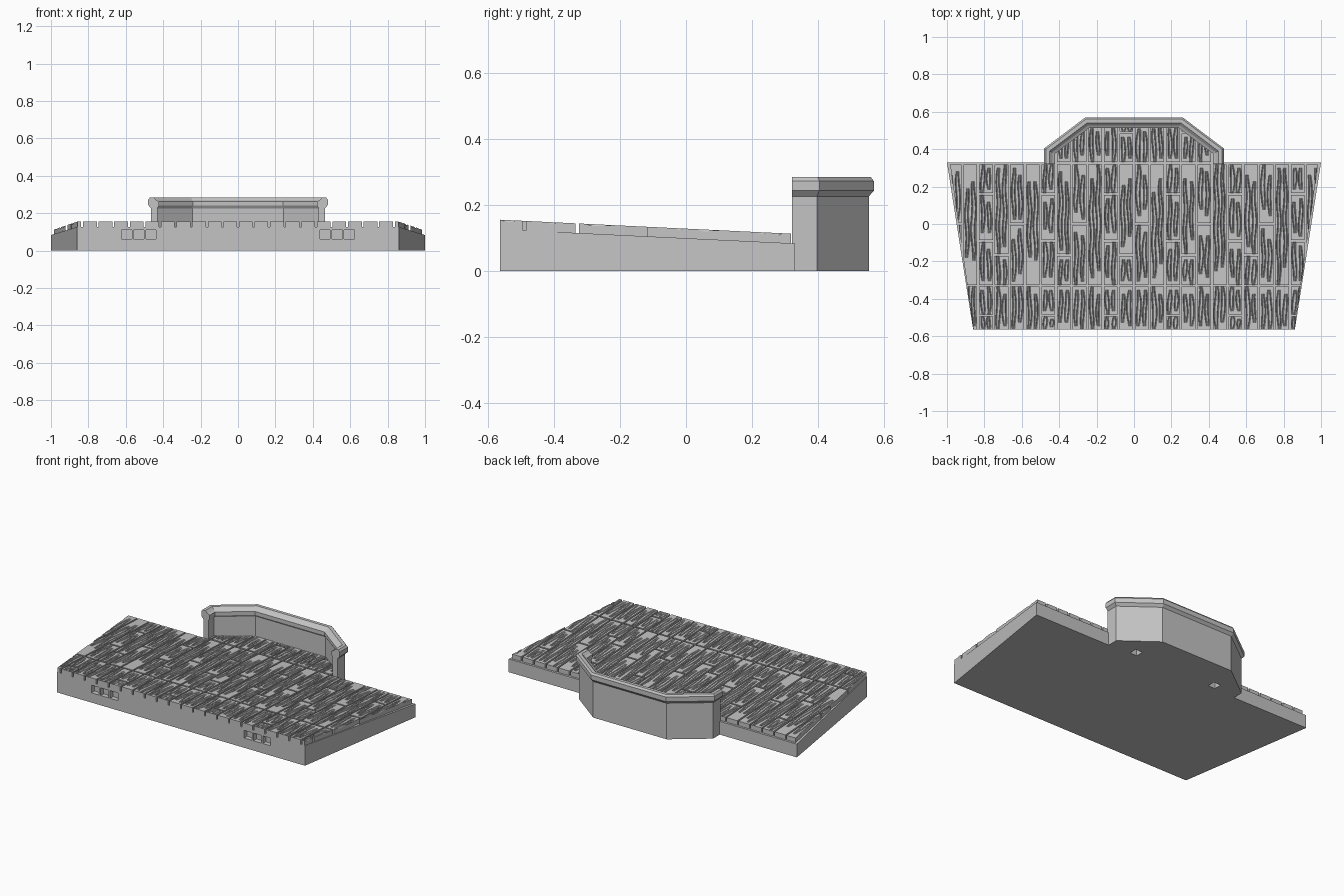
import bpy, bmesh, math, random
from mathutils import Vector

random.seed(4)
if "Cube" in bpy.data.objects:
    bpy.data.objects.remove(bpy.data.objects["Cube"])

FRONT, BACK = -0.565, 0.33
PLANK = 1 / 12          # plank spacing
THICK = 0.029           # plank thickness
GAP = 0.005             # half width of a seam

stone = bpy.data.materials.new("plain_grey")
stone.use_nodes = True
GREY = (0.55, 0.55, 0.55, 1)
stone.diffuse_color = GREY
stone.node_tree.nodes["Principled BSDF"].inputs["Base Color"].default_value = GREY


def deck_z(y):
    return 0.155 - 0.048 * (y - FRONT)


def finish(bm, name):
    bmesh.ops.recalc_face_normals(bm, faces=bm.faces)
    mesh = bpy.data.meshes.new(name)
    bm.to_mesh(mesh)
    bm.free()
    mesh.materials.append(stone)
    ob = bpy.data.objects.new(name, mesh)
    bpy.context.collection.objects.link(ob)
    return ob


def box(name, center, size):
    bm = bmesh.new()
    bmesh.ops.create_cube(bm, size=1)
    for v in bm.verts:
        v.co = Vector(center) + Vector(a * b for a, b in zip(v.co, size))
    return finish(bm, name)


# Hull block: tapered outline with a faceted stern bay
half = [(0.86, FRONT), (1.0, BACK), (0.455, BACK), (0.455, 0.39), (0.25, 0.54)]
outline = half + [(-x, y) for x, y in reversed(half)]
bm = bmesh.new()
low = [bm.verts.new((x, y, 0)) for x, y in outline]
high = [bm.verts.new((x, y, deck_z(y) - THICK)) for x, y in outline]
bm.faces.new(low)
bm.faces.new(high)
for i in range(len(low)):
    j = (i + 1) % len(low)
    bm.faces.new((low[i], low[j], high[j], high[i]))
hull = finish(bm, "hull")

# Recesses: three square ports each side in front, two sockets underneath
cutters = []
for side in (-1, 1):
    for x in (0.465, 0.53, 0.595):
        cutters.append(box("port_cutter", (side * x, FRONT, 0.085), (0.055, 0.06, 0.048)))
    cutters.append(box("socket_cutter", (side * 0.29, 0.365, 0), (0.05, 0.05, 0.08)))
for c in cutters:
    c.hide_render = True
    c.hide_viewport = True
    cut = hull.modifiers.new("recess", "BOOLEAN")
    cut.object = c
    cut.solver = "EXACT"


# Planks: closed slabs whose tops carry wavy carved grain
def groove_set(y0, y1):
    """Pairs of grooves that bow apart and close into hairpins."""
    pairs = []
    for c in (0.27, 0.73):
        a = y0 + random.uniform(0.01, 0.25) * (y1 - y0)
        b = y1 - random.uniform(0.01, 0.25) * (y1 - y0)
        pairs.append((c, a, b, random.uniform(0, 6.3), random.uniform(0.10, 0.14)))
    return pairs


def plank(bm, x0, x1, y0, y1):
    rows = max(5, int((y1 - y0) / 0.018))
    width = x1 - x0
    pairs = groove_set(y0, y1)
    grid = []
    for r in range(rows + 1):
        y = y0 + (y1 - y0) * r / rows
        top = deck_z(y)
        line = [(x0, y, top - THICK - 0.002), (x0, y, top)]
        for c, a, b, phase, spread in pairs:
            t = (y - a) / (b - a)
            carved = 0.0 < t < 1.0
            bow = math.sin(math.pi * min(max(t, 0), 1)) ** 0.5 if carved else 0
            mid = c + 0.05 * math.sin(26 * y + phase)
            for s in (-1, 1):
                g = mid + s * (0.055 + (spread - 0.055) * bow)
                for k in (-0.048, 0, 0.048):
                    dip = 0.007 if carved and k == 0 else 0
                    line.append((x0 + width * (g + k), y, top - dip))
        line += [(x1, y, top), (x1, y, top - THICK - 0.002)]
        grid.append([bm.verts.new(p) for p in line])
    n = len(grid[0])
    for lo, hi in zip(grid, grid[1:]):
        for i in range(n):
            j = (i + 1) % n
            bm.faces.new((lo[i], lo[j], hi[j], hi[i]))
    bm.faces.new(grid[0])
    bm.faces.new(grid[-1])


def trim(bm, point, normal):
    """Cut away everything beyond a plane and close the cut."""
    geom = bm.verts[:] + bm.edges[:] + bm.faces[:]
    bmesh.ops.bisect_plane(bm, geom=geom, dist=1e-6, plane_co=point,
                           plane_no=normal, clear_outer=True)
    rim = [e for e in bm.edges if e.is_boundary]
    if rim:
        bmesh.ops.holes_fill(bm, edges=rim, sides=0)


def lay_planks(name, columns, start, end, seams, planes):
    total = bmesh.new()
    for k in columns:
        stops = [start] + sorted(seams(k)) + [end]
        for y0, y1 in zip(stops, stops[1:]):
            bm = bmesh.new()
            plank(bm, k * PLANK + GAP, (k + 1) * PLANK - GAP,
                  y0 if y0 == start else y0 + GAP, y1 if y1 == end else y1 - GAP)
            for point, normal in planes:
                trim(bm, point, normal)
            bmesh.ops.recalc_face_normals(bm, faces=bm.faces)
            piece = bpy.data.meshes.new("piece")
            bm.to_mesh(piece)
            bm.free()
            total.from_mesh(piece)
            bpy.data.meshes.remove(piece)
    return finish(total, name)


def main_seams(k):
    staggered = {0: [0.0], 1: [], 2: [0.16, -0.09, -0.49], 3: [-0.165]}
    return [-0.33] + staggered[k % 4]


slope = (0.985 - 0.858) / (BACK - FRONT)
sides = [(Vector((s * 0.858, FRONT, 0)), Vector((s, -slope, 0))) for s in (-1, 1)]
lay_planks("main_deck", range(-12, 12), FRONT, 0.318, main_seams, sides)

bay = [(Vector((s * 0.44, 0.375, 0)), Vector((s * 0.15, 0.20, 0))) for s in (-1, 1)]
bay += [(Vector((s * 0.435, 0.35, 0)), Vector((s, 0, 0))) for s in (-1, 1)]
lay_planks("stern_deck", range(-6, 6), 0.331, 0.53,
           lambda k: [0.49] if k % 4 == 3 else [], bay)

# Stern bulwark: wall and capped rail swept round the bay
path = [Vector(p) for p in ((0.465, 0.322), (0.465, 0.397), (0.255, 0.555),
                            (-0.255, 0.555), (-0.465, 0.397), (-0.465, 0.322))]
section = [(0, 0), (0, 0.226), (0.015, 0.243), (0.015, 0.272), (0.006, 0.284),
           (-0.014, 0.284), (-0.028, 0.27), (-0.043, 0.262), (-0.043, 0.24),
           (-0.034, 0.226), (-0.034, 0)]


def outward(i):
    norms = []
    for a, b in ((i - 1, i), (i, i + 1)):
        if a >= 0 and b < len(path):
            d = (path[b] - path[a]).normalized()
            norms.append(Vector((d.y, -d.x)))
    m = sum(norms, Vector((0, 0))).normalized()
    return m / m.dot(norms[0])


bm = bmesh.new()
rings = []
for i, p in enumerate(path):
    m = outward(i)
    rings.append([bm.verts.new((*(p + m * d), z)) for d, z in section])
for a, b in zip(rings, rings[1:]):
    for i in range(len(section)):
        j = (i + 1) % len(section)
        bm.faces.new((a[i], a[j], b[j], b[i]))
bm.faces.new(rings[0])
bm.faces.new(rings[-1])
finish(bm, "stern_bulwark")
